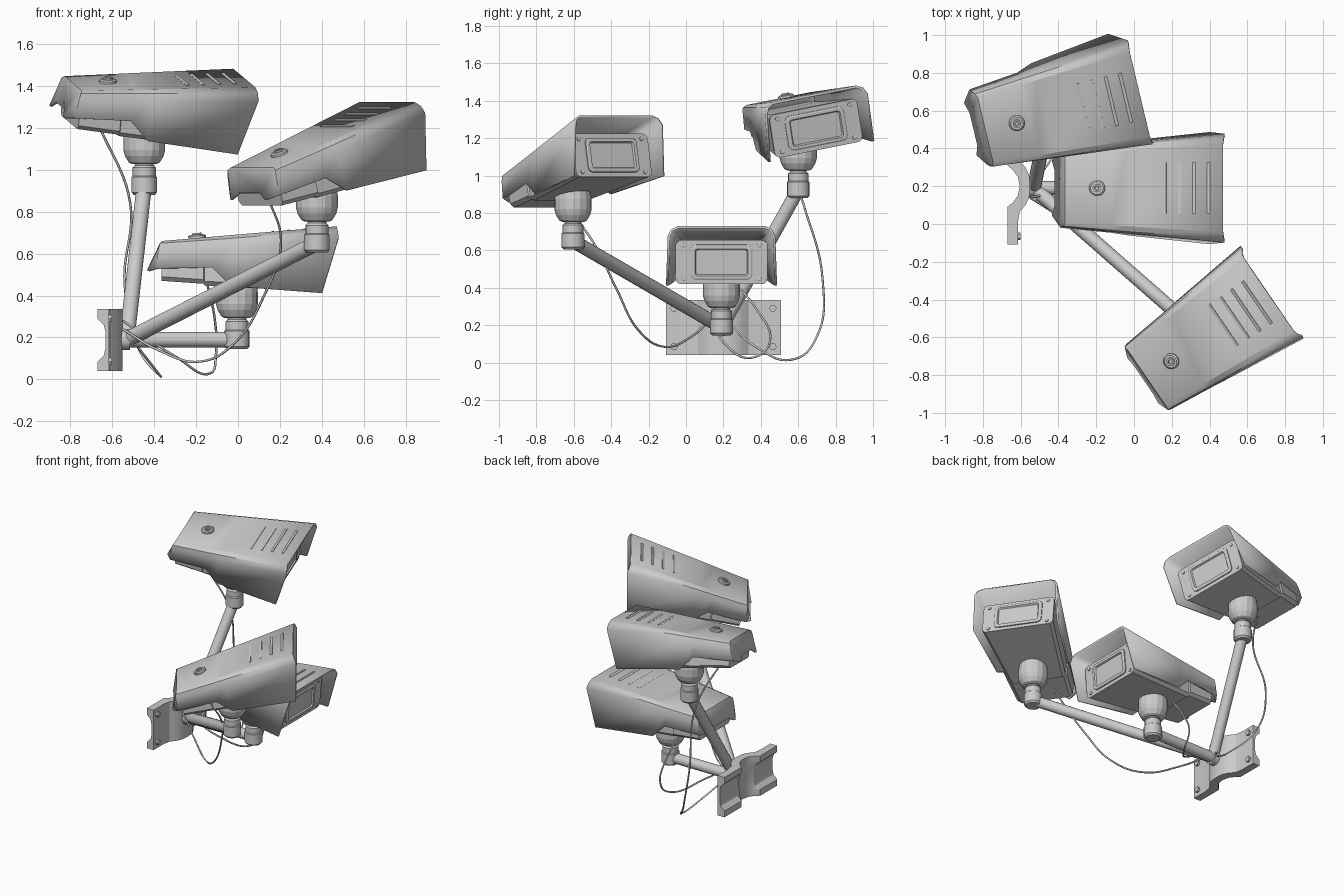
import bpy, bmesh, math
from mathutils import Vector, Matrix

if "Cube" in bpy.data.objects:
    bpy.data.objects.remove(bpy.data.objects["Cube"])

I = Matrix.Identity(4)
PIVOT = Vector((0, 0, 0.415))      # camera rotation centre above the joint base


def finish(name, bm, mat=I, smooth=None, fix=True):
    if fix:
        bmesh.ops.recalc_face_normals(bm, faces=bm.faces[:])
    bm.transform(mat)
    me = bpy.data.meshes.new(name)
    bm.to_mesh(me)
    bm.free()
    ob = bpy.data.objects.new(name, me)
    bpy.context.collection.objects.link(ob)
    if smooth:
        bpy.ops.object.select_all(action='DESELECT')
        ob.select_set(True)
        bpy.context.view_layer.objects.active = ob
        bpy.ops.object.shade_smooth_by_angle(angle=math.radians(smooth))
    return ob


def loft(name, rings, mat=I, smooth=None):
    """Skin closed rings of equal length and cap both ends."""
    bm = bmesh.new()
    vs = [[bm.verts.new(p) for p in r] for r in rings]
    n = len(vs[0])
    for a, b in zip(vs, vs[1:]):
        for i in range(n):
            bm.faces.new((a[i], a[(i + 1) % n], b[(i + 1) % n], b[i]))
    bm.faces.new(vs[0])
    bm.faces.new(vs[-1])
    return finish(name, bm, mat, smooth)


def lathe(name, profile, mat=I, n=16, smooth=None):
    rings = [[(r * math.cos(2 * math.pi * i / n), r * math.sin(2 * math.pi * i / n), z)
              for i in range(n)] for r, z in profile]
    return loft(name, rings, mat, smooth)


def rod(name, a, b, r, n=16, smooth=40):
    a, b = Vector(a), Vector(b)
    d = b - a
    mat = Matrix.Translation(a) @ d.to_track_quat('Z', 'Y').to_matrix().to_4x4()
    return lathe(name, [(r, 0), (r, d.length)], mat, n, smooth)


def round_rect(w, h, r, x, seg=4):
    pts = []
    for k, (sy, sz) in enumerate(((1, 1), (-1, 1), (-1, -1), (1, -1))):
        for i in range(seg + 1):
            t = math.pi / 2 * (k + i / seg)
            pts.append((x, sy * (w - r) + r * math.cos(t), sz * (h - r) + r * math.sin(t)))
    return pts


def cable(name, pts):
    cu = bpy.data.curves.new(name, 'CURVE')
    cu.dimensions = '3D'
    cu.bevel_depth = 0.006
    cu.bevel_resolution = 1
    cu.resolution_u = 10
    sp = cu.splines.new('BEZIER')
    sp.bezier_points.add(len(pts) - 1)
    for bp, p in zip(sp.bezier_points, pts):
        bp.co = p
        bp.handle_left_type = bp.handle_right_type = 'AUTO'
    ob = bpy.data.objects.new(name, cu)
    bpy.context.collection.objects.link(ob)


def hood(name, mat):
    # per station: top edge, shoulder, side bottom as (x, half width, z)
    stations = [((-.36, .18, .66), (-.375, .205, .62), (-.385, .21, .53)),
                ((-.12, .196, .68), (-.12, .231, .634), (-.12, .236, .535)),
                ((-.03, .202, .688), (-.03, .24, .639), (-.03, .25, .445)),
                ((.476, .235, .73), (.484, .288, .675), (.405, .297, .412))]
    bm = bmesh.new()
    rows = []
    for a, b, c in stations:
        m = (Vector(a) + Vector(b)) / 2 + Vector((0, .009, .009))
        half = [c, b, m, a]
        row = [(x, -y, z) for x, y, z in half] + [(x, y, z) for x, y, z in reversed(half)]
        rows.append([bm.verts.new(p) for p in row])
    for r, s in zip(rows, rows[1:]):
        for i in range(7):
            bm.faces.new((r[i], s[i], s[i + 1], r[i + 1]))
    # sloped rear flap with an arched lower edge
    fl, fc1, fc2, fr = [bm.verts.new(p) for p in
                        ((-.43, -.145, .52), (-.415, -.09, .55), (-.415, .09, .55), (-.43, .145, .52))]
    r = rows[0]
    bm.faces.new((r[3], r[4], fr, fc2, fc1, fl))
    bm.faces.new((r[0], r[1], r[2], r[3], fl))
    bm.faces.new((r[4], r[5], r[6], r[7], fr))
    bmesh.ops.recalc_face_normals(bm, faces=bm.faces[:])
    bm.normal_update()
    top = max(bm.faces, key=lambda f: f.calc_center_median().z)
    if top.normal.z < 0:
        bmesh.ops.reverse_faces(bm, faces=bm.faces[:])
    ob = finish(name, bm, mat, 28, fix=False)
    mod = ob.modifiers.new('thickness', 'SOLIDIFY')
    mod.thickness = 0.014
    mod.offset = -1


def camera_unit(tag, base, yaw, pitch, roll):
    base = Vector(base)
    rot = (Matrix.Rotation(math.radians(yaw), 4, 'Z') @ Matrix.Rotation(math.radians(-pitch), 4, 'Y')
           @ Matrix.Rotation(math.radians(roll), 4, 'X'))
    # parts are drawn with the joint base at z = 0.145
    mat = Matrix.Translation(base + PIVOT) @ rot @ Matrix.Translation(-PIVOT - Vector((0, 0, .145)))
    hood(tag + '_hood', mat)

    # tapered housing
    def ring(x0, x1, w, z0, z1, c=.02):
        half = [(x0, w - c, z0), (x0, w, z0 + c), (x1, w, z1 - c), (x1, w - c, z1)]
        return half + [(x, -y, z) for x, y, z in reversed(half)]
    loft(tag + '_housing', [ring(-.36, -.36, .185, .47, .61),
                            ring(-.16, -.16, .2, .456, .62),
                            ring(-.155, -.155, .192, .448, .62),
                            ring(.36, .38, .245, .42, .655)], mat)
    # front plate, window frame with recessed glass, corner screws
    face = mat @ Matrix.Translation((.37, 0, .5375)) @ Matrix.Rotation(math.radians(5), 4, 'Y')
    loft(tag + '_front_plate', [round_rect(.245, .118, .03, x) for x in (-.01, .008)], face)
    loft(tag + '_window', [round_rect(.165, .094, .03, 0), round_rect(.165, .094, .03, .016),
                           round_rect(.158, .087, .025, .02), round_rect(.142, .073, .015, .02),
                           round_rect(.136, .067, .012, .01)], face)
    for sy in (-1, 1):
        for sz in (-1, 1):
            lathe(tag + '_front_screw', [(.012, 0), (.012, .008), (.006, .011)],
                  face @ Matrix.Translation((.006, sy * .203, sz * .09)) @ Matrix.Rotation(math.pi / 2, 4, 'Y'), 10)
    # top cap screw and vent ribs following the roof slope
    slope = Matrix.Rotation(-math.atan2(.07, .836), 4, 'Y')

    def roof(x):
        return mat @ Matrix.Translation((x, 0, .66 + (x + .36) * .07 / .836)) @ slope
    lathe(tag + '_top_screw', [(.042, -.005), (.042, .01), (.034, .016), (.022, .016),
                               (.022, .024), (.012, .024), (.01, .016)], roof(-.19), 20)
    for i in range(4):
        loft(tag + '_vent', [[(x, y, z) for x, z in ((-.008, -.004), (.008, -.004), (.008, .004), (-.008, .001))]
                             for y in (-.135, .135)], roof(.168 + i * .077))
    # upright ball joint: collar and cup
    at = Matrix.Translation(base)
    lathe(tag + '_joint_collar', [(.05, 0), (.061, .012), (.061, .085), (.055, .09), (.055, .13),
                                  (.045, .14), (.045, .17)], at, 16, 40)
    lathe(tag + '_joint_cup', [(.06, .148), (.074, .155), (.092, .185), (.1, .215), (.1, .27), (.092, .32)], at)


# name, joint base, yaw, pitch, roll
UNITS = [('upper_camera', (-.447, .6, .88), 14, -3, 11),
         ('middle_camera', (-.005, .19, .145), 0, 0, 0),
         ('side_camera', (.376, -.604, .605), 34.4, 17, 0)]
HUB = Vector((-.53, .19, .19))
for tag, base, yaw, pitch, roll in UNITS:
    camera_unit(tag, base, yaw, pitch, roll)
    rod(tag + '_arm', HUB, Vector(base) + Vector((0, 0, .045)), .037)
rod('arm_hub', (-.59, .19, .19), (-.515, .19, .19), .05)

# pole bracket: bulged front, crossing pole channels on the back
front = [(0, -.55), (.06, -.555), (.1, -.575), (.135, -.605), (.19, -.615), (.308, -.615)]
back = [(.308, -.67), (.11, -.67), (.085, -.64), (.05, -.615), (0, -.605)]
half = front + back
outline = half + [(-y, x) for y, x in reversed(half[1:-1])]
levels = [(.04, -.67), (.085, -.67), (.115, -.64), (.15, -.632), (.225, -.632),
          (.26, -.64), (.29, -.67), (.335, -.67)]
loft('pole_bracket', [[(max(x, bx), .2 + y, z) for y, x in outline] for z, bx in levels], smooth=25)
for y in (-.065, .465):
    for z in (.085, .29):
        rod('bracket_bolt', (-.63, y, z), (-.6, y, z), .02, 6, None)

# hanging cables
cable('upper_cable', [(-.667, .5, 1.22), (-.514, .63, .84), (-.54, .73, .45), (-.47, .7, .14),
                      (-.37, .56, .015), (-.42, .38, .08), (-.53, .22, .22)])
cable('middle_cable', [(-.15, .22, .47), (-.11, .38, .28), (-.105, .45, .12), (-.13, .37, .03),
                       (-.3, .2, .11), (-.55, .14, .28)])
cable('side_cable', [(.14, -.68, .88), (.205, -.5, .65), (.12, -.37, .39), (-.01, -.26, .18),
                     (-.18, -.12, .085), (-.38, .03, .14), (-.55, .14, .24)])
